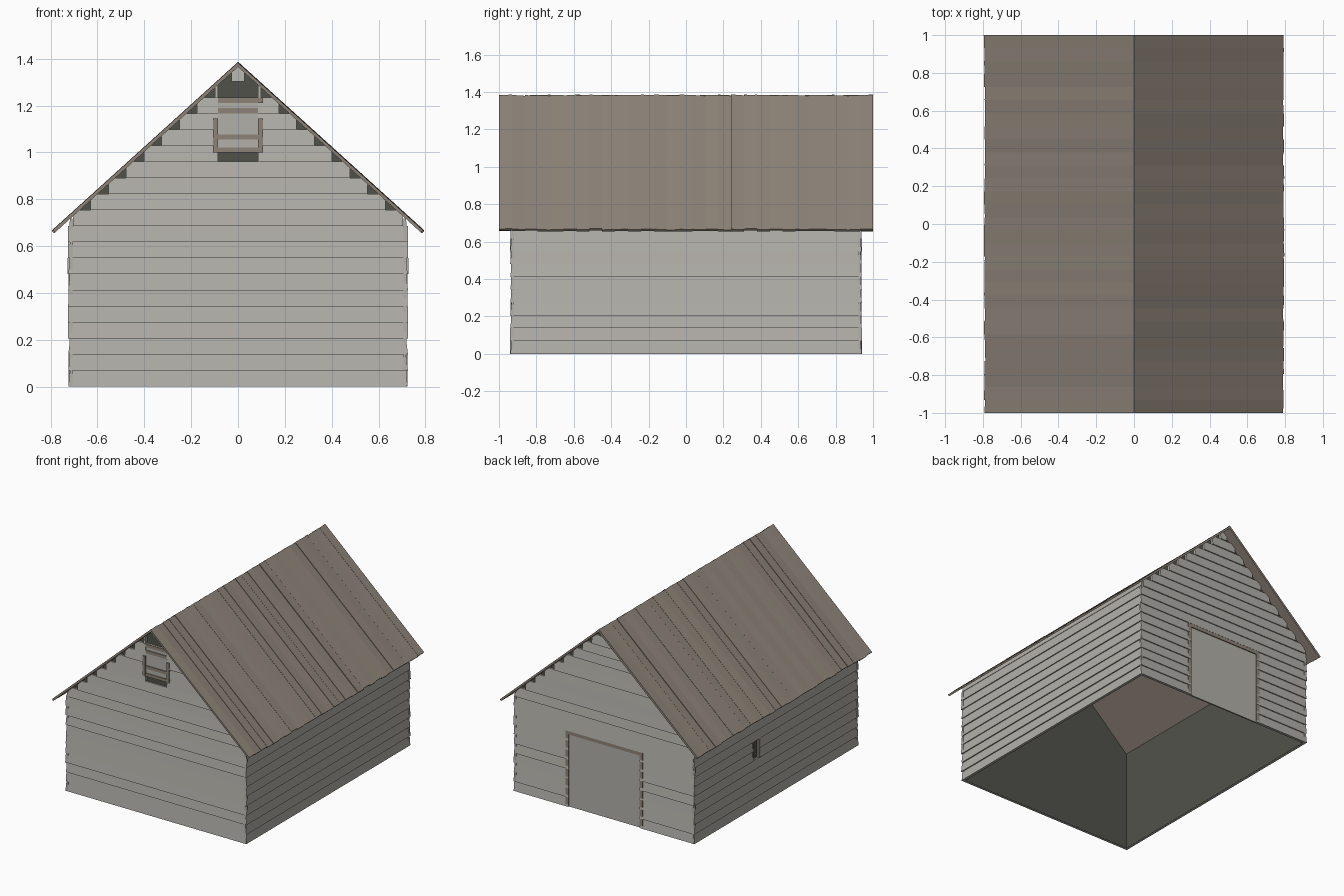
import bpy, bmesh, math, random
from mathutils import Vector

random.seed(4)
if "Cube" in bpy.data.objects:
    bpy.data.objects.remove(bpy.data.objects["Cube"], do_unlink=True)


def material(name, r, g, b):
    m = bpy.data.materials.new(name)
    m.use_nodes = True
    m.diffuse_color = (r, g, b, 1)
    m.node_tree.nodes["Principled BSDF"].inputs["Base Color"].default_value = (r, g, b, 1)
    return m


GREY = material("weathered grey wood", 0.45, 0.435, 0.4)
BROWN = material("brown wood", 0.27, 0.23, 0.19)
DARK = material("dark interior", 0.083, 0.083, 0.069)

WALL_X, WALL_Y = 0.705, 0.92      # inner shell half sizes
APEX, SLOPE = 1.365, 0.905        # underside of the roof
ROW = 0.0686                      # height of one cladding board
ANGLE = math.atan(SLOPE)


# Surface frames: u along the wall, v up, d outwards
def front(u, v, d):
    return Vector((u, -WALL_Y - d, v))


def back(u, v, d):
    return Vector((u, WALL_Y + d, v))


def left_side(u, v, d):
    return Vector((WALL_X + d, u, v))


def right_side(u, v, d):
    return Vector((-WALL_X - d, u, v))


def roof_frame(sign):
    def place(s, y, d):
        if s == 0:      # mitre at the ridge
            return Vector((0, y, APEX + d / math.cos(ANGLE)))
        x = s * math.cos(ANGLE) + d * math.sin(ANGLE)
        return Vector((sign * x, y, APEX - s * math.sin(ANGLE) + d * math.cos(ANGLE)))
    return place


def prism(bm, pts, place, inner, outer):
    """Closed board from a 2D outline; outer is a depth function of v."""
    low = [bm.verts.new(place(u, v, inner)) for u, v in pts]
    top = [bm.verts.new(place(u, v, outer(v))) for u, v in pts]
    bm.faces.new(low[::-1])
    bm.faces.new(top)
    for i in range(len(pts)):
        j = (i + 1) % len(pts)
        bm.faces.new((low[i], low[j], top[j], top[i]))


def plate(bm, place, u0, u1, v0, v1, depth, inner=0.001):
    prism(bm, [(u0, v0), (u1, v0), (u1, v1), (u0, v1)], place, inner, lambda v: depth)


def finish(bm, name, mat, fix=True):
    if fix:
        bmesh.ops.recalc_face_normals(bm, faces=bm.faces)
    me = bpy.data.meshes.new(name)
    bm.to_mesh(me)
    bm.free()
    me.materials.append(mat)
    ob = bpy.data.objects.new(name, me)
    bpy.context.collection.objects.link(ob)


def under_roof(z):
    return max(0.004, (APEX - z) / SLOPE)


def cladding(name, place, half, top, gable, gap=None):
    """Lapped boards; gap = (u0, u1, first row, last row) leaves an opening."""
    bm = bmesh.new()
    row = 0
    while row * ROW < top - 0.005:
        z0 = row * ROW
        z1 = min(z0 + ROW, top)
        zc = z0 + 0.6 * (z1 - z0)
        h = half + random.uniform(-0.004, 0.004)
        a = b = h
        if gable:       # clip the upper corners below the roof
            a, b = min(h, under_roof(zc)), min(h, under_roof(z1))
        spans = [(-a, a, -b, b)]
        if gap and gap[2] <= row <= gap[3]:
            spans = [(-a, gap[0], min(-b, gap[0]), gap[0]),
                     (gap[1], a, gap[1], max(b, gap[1]))]
        lap = random.uniform(0.007, 0.009)
        for l, r, lt, rt in spans:
            if r - l > 0.005:
                pts = [(l, z0), (r, z0), (r, zc), (rt, z1), (lt, z1), (l, zc)]
                prism(bm, pts, place, 0.001,
                      lambda v: 0.012 + lap * (z1 - v) / ROW)
        row += 1
    finish(bm, name, GREY)


# Dark inner shell, open below and under the roof
bm = bmesh.new()
eave = APEX - SLOPE * WALL_X
outline = [(-WALL_X, 0), (WALL_X, 0), (WALL_X, eave), (0, APEX), (-WALL_X, eave)]
f = [bm.verts.new(front(u, v, 0)) for u, v in outline]
k = [bm.verts.new(back(u, v, 0)) for u, v in outline]
bm.faces.new(f)
bm.faces.new(k[::-1])
bm.faces.new((f[1], k[1], k[2], f[2]))
bm.faces.new((k[0], f[0], f[4], k[4]))
finish(bm, "inner_shell", DARK, fix=False)

# Cladding
LOFT, DOOR = 0.085, 0.285
cladding("front_cladding", front, 0.723, APEX, True, (-LOFT, LOFT, 14, 18))
cladding("back_cladding", back, 0.723, APEX, True, (-DOOR, DOOR, 0, 7))
cladding("left_cladding", left_side, 0.936, 0.717, False)
cladding("right_cladding", right_side, 0.936, 0.717, False, (0.19, 0.26, 5, 6))

# Roof boards running down both slopes
COUNT = 29
width = 2 / COUNT
for sign, name in ((1, "left_roof"), (-1, "right_roof")):
    bm = bmesh.new()
    for i in range(COUNT):
        y0 = -1 + i * width
        y1 = y0 + width
        s = 1.056 + random.uniform(-0.005, 0.003)
        tilt = random.uniform(-0.004, 0.004)
        lift = random.uniform(0.012, 0.015)
        prism(bm, [(0, y0), (s, y0), (s, y1), (0, y1)], roof_frame(sign), 0,
              lambda v: lift + tilt * ((v - y0) / width - 0.5))
    finish(bm, name, BROWN)

# Loft hatch with trim
bm = bmesh.new()
plate(bm, front, -LOFT, LOFT, 1.0, 1.235, 0.012)
finish(bm, "loft_hatch", GREY)
bm = bmesh.new()
for z in (1.0, 1.055, 1.167, 1.212):
    plate(bm, front, -LOFT, LOFT, z, z + 0.022, 0.018)
for u in (-LOFT - 0.022, LOFT):
    plate(bm, front, u, u + 0.022, 1.0, 1.145, 0.022)
plate(bm, front, LOFT, LOFT + 0.022, 1.212, 1.234, 0.022)
finish(bm, "loft_hatch_trim", BROWN)

# Barn door with trim
top = 8 * ROW
bm = bmesh.new()
plate(bm, back, -DOOR, DOOR, 0, top, 0.011)
finish(bm, "barn_door", GREY)
bm = bmesh.new()
for u in (-DOOR - 0.025, DOOR):
    plate(bm, back, u, u + 0.025, 0.01, top + 0.01, 0.018)
plate(bm, back, -DOOR, DOOR, top - 0.025, top, 0.018)
finish(bm, "barn_door_trim", BROWN)

# Small side window trim
bm = bmesh.new()
for u in (0.182, 0.253):
    plate(bm, right_side, u, u + 0.015, 5 * ROW, 7 * ROW, 0.018)
finish(bm, "side_window_trim", BROWN)
